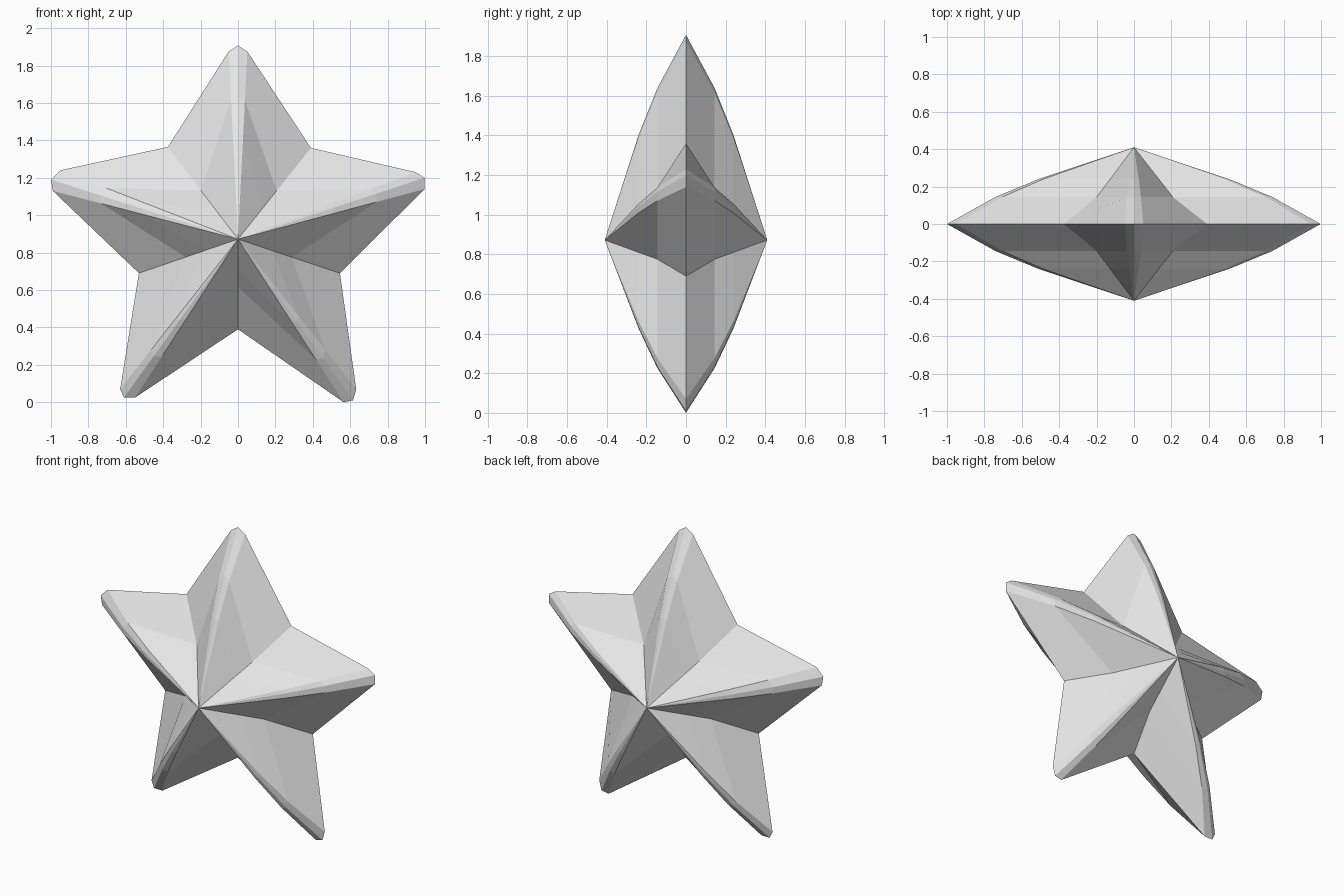
import bpy, bmesh

if "Cube" in bpy.data.objects:
    bpy.data.objects.remove(bpy.data.objects["Cube"])

CENTRE_Z = 0.872
DEPTH = 0.41

# Outline, clockwise from the top: three points per blunt tip, then a notch
outline = [
    (-0.05, 1.875), (0.0, 1.907), (0.05, 1.875), (0.39, 1.36),
    (0.95, 1.23), (0.998, 1.20), (0.998, 1.14), (0.545, 0.69),
    (0.632, 0.07), (0.615, 0.01), (0.565, 0.0), (0.0, 0.39),
    (-0.55, 0.025), (-0.61, 0.025), (-0.63, 0.07), (-0.53, 0.69),
    (-0.99, 1.13), (-1.0, 1.19), (-0.95, 1.24), (-0.375, 1.365),
]
# Layers from rim to apex: depth, tip scale, notch scale
layers = [(0.145, 0.74, 0.53), (0.24, 0.51, 0.34)]

bm = bmesh.new()


def ring(y, tip, notch):
    verts = []
    for i, (x, z) in enumerate(outline):
        s = notch if i % 4 == 3 else tip
        verts.append(bm.verts.new((x * s, y, CENTRE_Z + (z - CENTRE_Z) * s)))
    return verts


# Front and back shells share the rim
rim = ring(0, 1, 1)
n = len(rim)
for side in (-1, 1):
    last = rim
    for depth, tip, notch in layers:
        new = ring(side * depth, tip, notch)
        for i in range(n):
            j = (i + 1) % n
            bm.faces.new((last[i], last[j], new[j], new[i]))
        last = new
    apex = bm.verts.new((0, side * DEPTH, CENTRE_Z))
    for i in range(n):
        bm.faces.new((last[i], last[(i + 1) % n], apex))

bmesh.ops.recalc_face_normals(bm, faces=bm.faces)
mesh = bpy.data.meshes.new("star")
bm.to_mesh(mesh)
bm.free()

# Plain light grey
grey = bpy.data.materials.new("light grey")
grey.diffuse_color = (0.8, 0.8, 0.8, 1)
grey.use_nodes = True
grey.node_tree.nodes["Principled BSDF"].inputs["Base Color"].default_value = grey.diffuse_color
mesh.materials.append(grey)
star = bpy.data.objects.new("star", mesh)
bpy.context.collection.objects.link(star)
